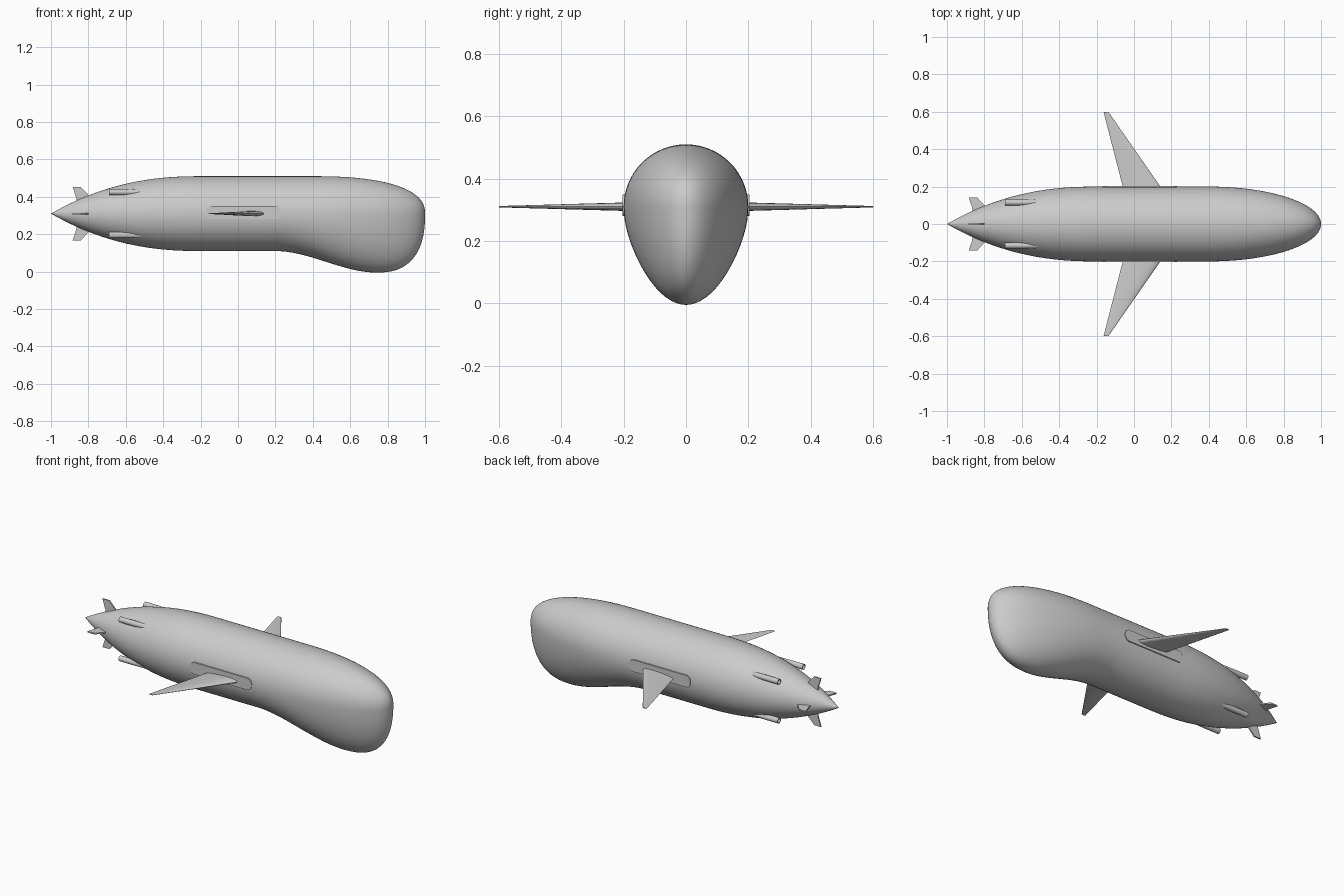
import bpy, bmesh, math

cube = bpy.data.objects.get("Cube")
if cube:
    bpy.data.objects.remove(cube, do_unlink=True)

AXIS = 0.31      # height of the long axis
RADIUS = 0.2     # hull radius amidships

grey = bpy.data.materials.new("hull_grey")
grey.use_nodes = True
grey.diffuse_color = (0.6, 0.6, 0.6, 1)
grey.node_tree.nodes["Principled BSDF"].inputs["Base Color"].default_value = (0.6, 0.6, 0.6, 1)


def loft(name, rings, smooth=None):
    """Skin a list of equal-length point rings and cap both ends."""
    bm = bmesh.new()
    loops = [[bm.verts.new(p) for p in ring] for ring in rings]
    n = len(loops[0])
    for a, b in zip(loops, loops[1:]):
        for i in range(n):
            j = (i + 1) % n
            bm.faces.new((a[i], a[j], b[j], b[i]))
    bm.faces.new(loops[0])
    bm.faces.new(loops[-1])
    bmesh.ops.remove_doubles(bm, verts=bm.verts, dist=0.00005)
    bmesh.ops.recalc_face_normals(bm, faces=bm.faces)
    mesh = bpy.data.meshes.new(name)
    bm.to_mesh(mesh)
    bm.free()
    mesh.materials.append(grey)
    obj = bpy.data.objects.new(name, mesh)
    bpy.context.collection.objects.link(obj)
    if smooth:
        bpy.ops.object.select_all(action="DESELECT")
        obj.select_set(True)
        bpy.context.view_layer.objects.active = obj
        bpy.ops.object.shade_smooth_by_angle(angle=math.radians(smooth))
    return obj


def round_off(x, start, power):
    """Superelliptic fall from 1 at start to 0 at the nose tip."""
    t = min(max((x - start) / (1 - start), 0), 1)
    return (1 - t ** power) ** (1 / power)


def hull_size(x):
    """Half width, height above and depth below the axis."""
    t = max((-0.2 - x) / 0.8, 0)
    r = RADIUS * (1 - t ** 2.3)
    s = min(max((x - 0.2) / 0.54, 0), 1)
    belly = r + 0.115 * s * s * (3 - 2 * s)
    return (r * round_off(x, 0.4, 2),
            r * round_off(x, 0.4, 2.4),
            belly * round_off(x, 0.74, 2.5))


# Hull: tail cone, cylindrical middle and drooping bulbous nose
stations = [-0.9999 + 1.3999 * i / 40 for i in range(40)]
stations += [0.4 + 0.59999 * math.sin(math.pi / 2 * i / 48) for i in range(49)]
hull_rings = []
for x in stations:
    w, up, down = hull_size(x)
    ring = []
    for k in range(64):
        a = math.tau * k / 64
        s = math.sin(a)
        ring.append((x, w * math.cos(a), AXIS + s * (up if s > 0 else down)))
    hull_rings.append(ring)
loft("hull", hull_rings, 40)


# Swept wings with a rounded leading edge, and their raised root plates
def airfoil(y, trailing, leading, thick):
    pts = []
    for k in range(32):
        a = math.tau * k / 32
        c = (1 + math.cos(a)) / 2
        pts.append((trailing + c * (leading - trailing), y,
                    AXIS + thick / 2 * math.sin(a) * (0.35 + 0.65 * c)))
    return pts


def plate_outline(y):
    pts = []
    for k in range(24):
        a = math.tau * (k + 0.5) / 24
        c, s = math.cos(a), math.sin(a)
        pts.append((0.03 + math.copysign(0.17, c) + 0.03 * c, y,
                    0.315 + math.copysign(0.005, s) + 0.03 * s))
    return pts


for side, label in ((1, "back"), (-1, "front")):
    loft(label + "_wing", [airfoil(side * 0.18, -0.055, 0.155, 0.038),
                           airfoil(side * 0.6, -0.163, -0.137, 0.006)], 40)
    loft(label + "_wing_plate", [plate_outline(side * y) for y in (0.19, 0.202, 0.204)], 30)

# Four tail fins in a cross
fin_outline = ((-0.862, 0.03), (-0.865, 0.085), (-0.884, 0.143),
               (-0.84, 0.143), (-0.8, 0.1), (-0.79, 0.03))
for i, label in enumerate(("top", "back", "bottom", "front")):
    a = math.pi / 2 * i
    c, s = math.cos(a), math.sin(a)
    loft(label + "_tail_fin",
         [[(x, r * s + h * c, AXIS + r * c - h * s) for x, r in fin_outline]
          for h in (-0.004, 0.004)])

# Four thruster pods half sunk into the tail, with hollow rear ends
for sy, first in ((1, "back"), (-1, "front")):
    for sz, second in ((1, "upper"), (-1, "lower")):
        profile = ((-0.67, 0.011), (-0.69, 0.012), (-0.69, 0.016), (-0.6, 0.016), (-0.48, 0.014))
        loft(f"{first}_{second}_pod",
             [[(x, sy * 0.115 + r * math.cos(math.tau * k / 20),
                AXIS + sz * 0.115 + r * math.sin(math.tau * k / 20)) for k in range(20)]
              for x, r in profile], 30)
